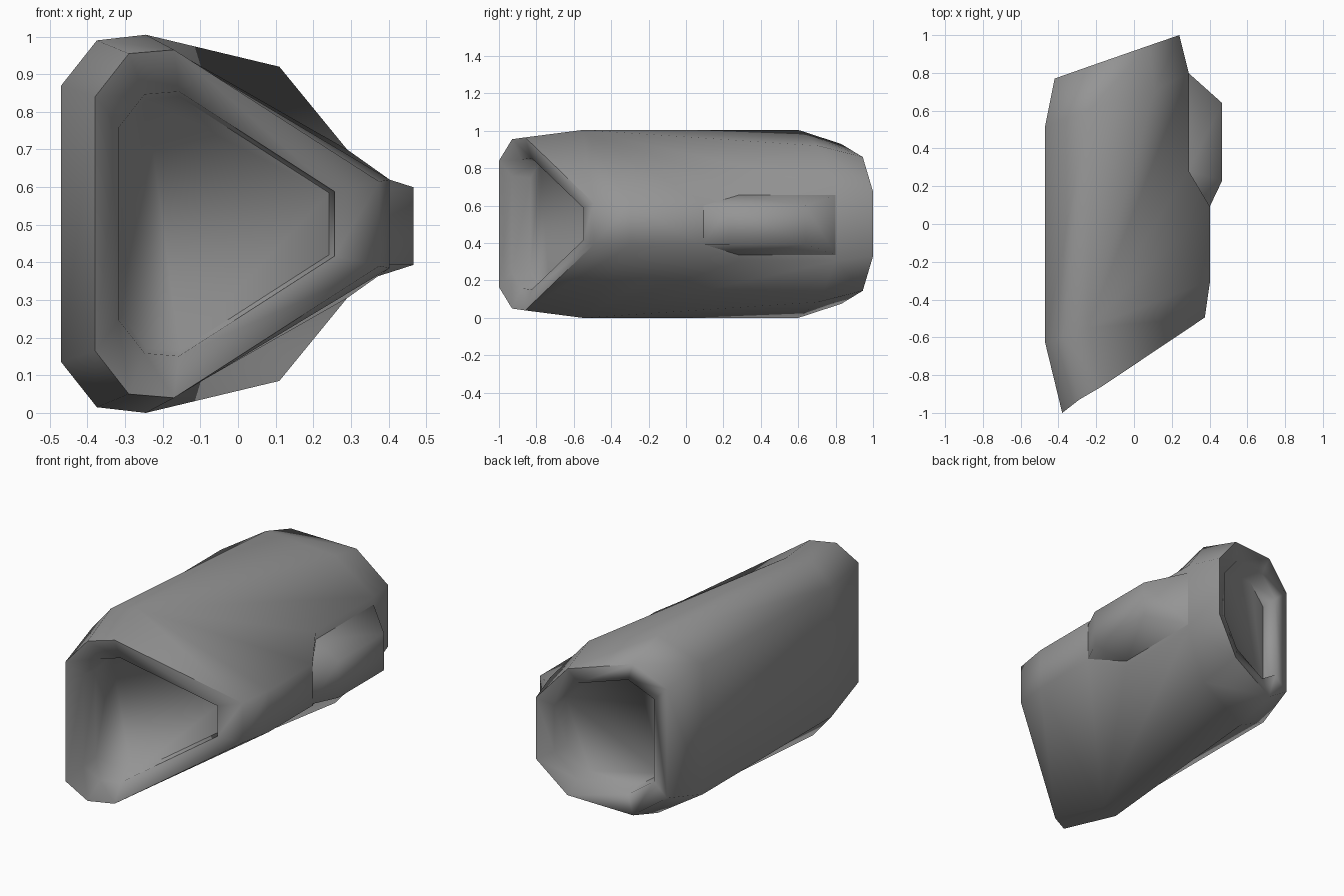
import bpy, bmesh, math
from mathutils import Vector

cube = bpy.data.objects.get("Cube")
if cube:
    bpy.data.objects.remove(cube, do_unlink=True)

MID = 0.5025  # height of the horizontal symmetry plane

grey = bpy.data.materials.new("hull_grey")
grey.use_nodes = True
grey.diffuse_color = (0.3, 0.3, 0.3, 1)
grey.node_tree.nodes["Principled BSDF"].inputs["Base Color"].default_value = (0.3, 0.3, 0.3, 1)


def mirrored(points):
    """Close an upper half section by reflecting it in the symmetry plane."""
    upper = [Vector(p) for p in points]
    lower = [Vector((p.x, p.y, 2 * MID - p.z)) for p in reversed(upper)]
    return upper + lower


def recess(ring, scale, depth):
    """Shrink a ring about its centre and push it along y."""
    centre = sum(ring, Vector()) / len(ring)
    return [centre + (p - centre) * scale + Vector((0, depth, 0)) for p in ring]


def finish(bm, name):
    bmesh.ops.recalc_face_normals(bm, faces=bm.faces)
    mesh = bpy.data.meshes.new(name)
    bm.to_mesh(mesh)
    bm.free()
    mesh.materials.append(grey)
    obj = bpy.data.objects.new(name, mesh)
    bpy.context.collection.objects.link(obj)
    bpy.ops.object.select_all(action='DESELECT')
    obj.select_set(True)
    bpy.context.view_layer.objects.active = obj
    bpy.ops.object.shade_smooth_by_angle(angle=math.radians(80))


# Hull sections from the slanted intake to the slanted exhaust
intake = mirrored([(-.38, -1, .84), (-.29, -.93, .955), (-.17, -.86, .965), (.375, -.495, .615)])
shoulder = mirrored([(-.47, -.63, .87), (-.375, -.6, .99), (-.245, -.55, 1.005), (.403, -.3, .62)])
tail = mirrored([(-.47, .52, .87), (-.245, .6, 1.005), (.11, .71, .92), (.29, .8, .70)])
exhaust = mirrored([(-.42, .77, .81), (-.25, .83, .93), (.08, .945, .86), (.24, 1, .675)])
notch = mirrored([(.403, .09, .62), (.29, .28, .70)])

bm = bmesh.new()


def add_ring(points):
    return [bm.verts.new(p) for p in points]


def bridge(a, b):
    for i in range(len(a)):
        j = (i + 1) % len(a)
        bm.faces.new((a[i], a[j], b[j], b[i]))


# End bands, each closed by a lip and a sunken floor
s, t, n = add_ring(shoulder), add_ring(tail), add_ring(notch)
for body, rim, inward in ((s, intake, 1), (t, exhaust, -1)):
    loops = [body] + [add_ring(r) for r in (rim, recess(rim, .76, .025 * inward),
                                           recess(rim, .73, .12 * inward))]
    for a, b in zip(loops, loops[1:]):
        bridge(a, b)
    bm.faces.new(loops[-1])

# Main body: matching upper and lower halves around a notched narrow side
for a, b, c in ((s, t, n), (s[::-1], t[::-1], n[::-1])):
    bm.faces.new((a[0], a[1], b[1], b[0]))
    bm.faces.new((a[1], a[2], b[1]))
    bm.faces.new((a[2], b[2], b[1]))
    edge = [a[3], c[0], c[1], b[3], b[2]]
    for p, q in zip(edge, edge[1:]):
        bm.faces.new((a[2], p, q))
bm.faces.new((s[0], t[0], t[7], s[7]))
side = [(s[3], s[4]), (n[0], n[3]), (n[1], n[2]), (t[3], t[4])]
for (p, q), (u, v) in zip(side, side[1:]):
    bm.faces.new((p, u, v, q))
finish(bm, "engine_hull")

# Side fairing: a tapered block let into the notch
bm = bmesh.new()
for x, y, half in [(.4, .09, .103), (.467, .23, .103), (.467, .64, .103),
                   (.288, .28, .16), (.288, .8, .16)]:
    for up in (-1, 1):
        bm.verts.new((x, y, MID - .006 + up * half))
bmesh.ops.convex_hull(bm, input=bm.verts)
finish(bm, "side_fairing")
